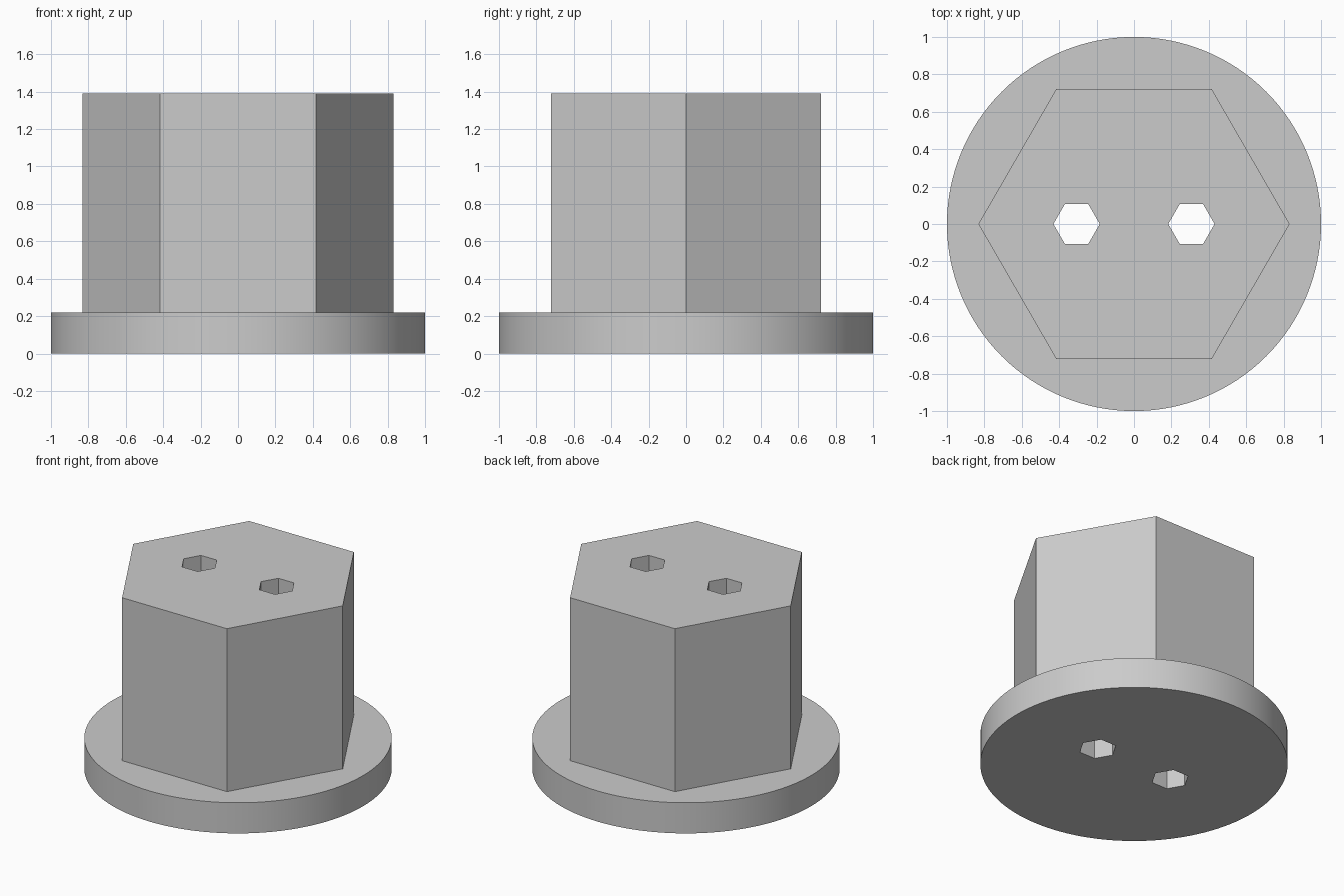
import bpy
import math

cube = bpy.data.objects.get("Cube")
if cube:
    bpy.data.objects.remove(cube, do_unlink=True)

FLANGE_TOP = 0.22
TOP = 1.39

grey = bpy.data.materials.new("plain grey")
grey.use_nodes = True
colour = (0.6, 0.6, 0.6, 1)
grey.diffuse_color = colour
grey.node_tree.nodes["Principled BSDF"].inputs["Base Color"].default_value = colour


def prism(name, sides, radius, bottom, top, x=0):
    """Upright prism with a corner on the x axis."""
    bpy.ops.mesh.primitive_cylinder_add(
        vertices=sides, radius=radius, depth=top - bottom,
        location=(x, 0, (bottom + top) / 2), rotation=(0, 0, math.pi / 2))
    obj = bpy.context.object
    obj.name = name
    bpy.ops.object.transform_apply(location=True, rotation=True, scale=True)
    obj.data.materials.append(grey)
    return obj


def combine(target, tool, operation):
    """Join or cut with a boolean, then drop the tool."""
    mod = target.modifiers.new(operation.title(), "BOOLEAN")
    mod.operation = operation
    mod.solver = "EXACT"
    mod.object = tool
    bpy.ops.object.select_all(action="DESELECT")
    bpy.context.view_layer.objects.active = target
    target.select_set(True)
    bpy.ops.object.modifier_apply(modifier=mod.name)
    bpy.data.objects.remove(tool, do_unlink=True)


# Round flange with the hexagonal block standing on it
plug = prism("flanged_hex_plug", 128, 1.0, 0, FLANGE_TOP)
combine(plug, prism("hex_block", 6, 0.832, FLANGE_TOP / 2, TOP), "UNION")

# Two hexagonal holes right through
for side in (-1, 1):
    hole = prism("hole_cutter", 6, 0.124, -0.1, TOP + 0.1, side * 0.307)
    combine(plug, hole, "DIFFERENCE")

# Smooth rim, crisp edges
bpy.ops.object.shade_smooth_by_angle(angle=math.radians(30))
